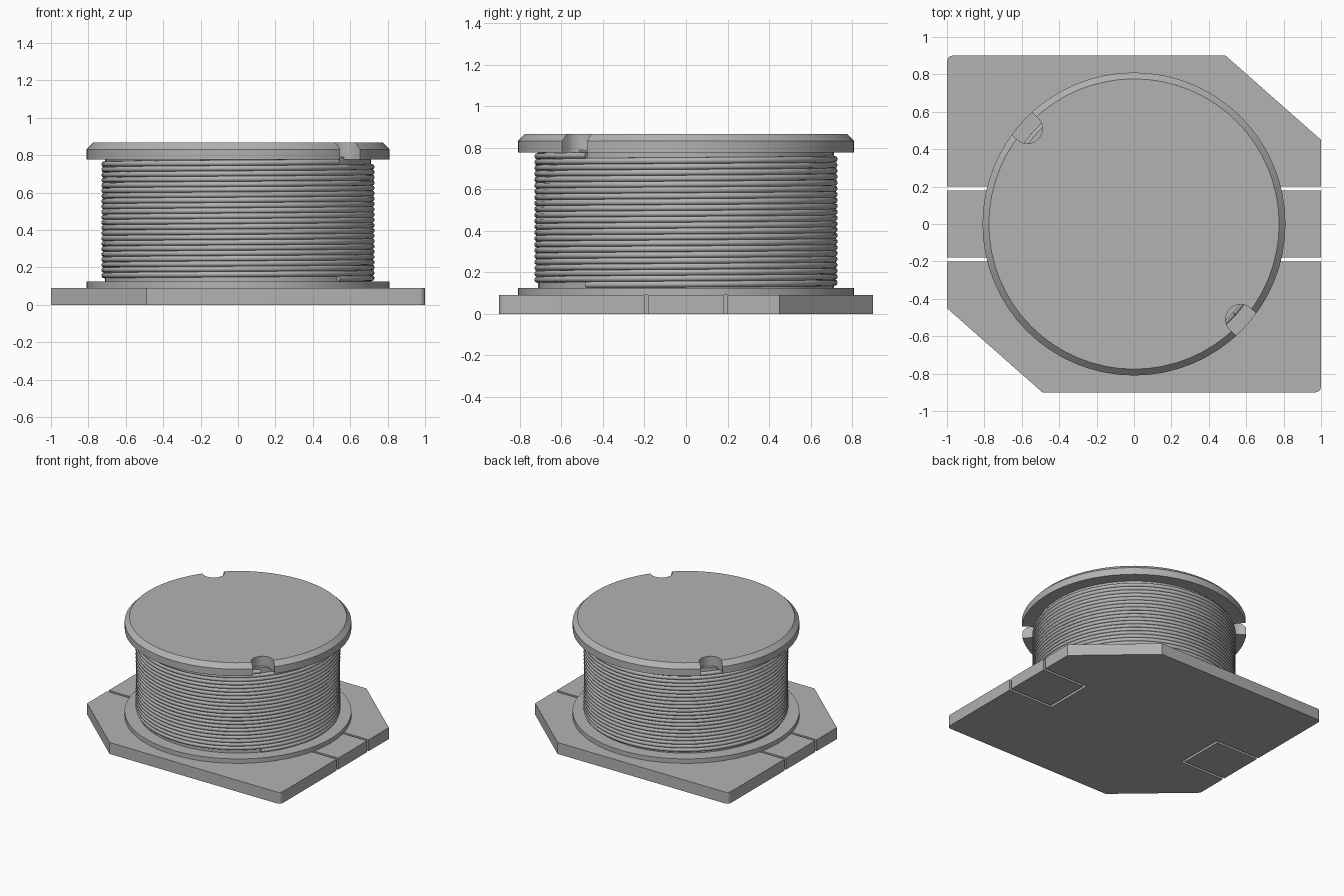
import bpy, bmesh, math
from math import cos, sin, pi

cube = bpy.data.objects.get("Cube")
if cube:
    bpy.data.objects.remove(cube, do_unlink=True)

grey = bpy.data.materials.new("plain_grey")
grey.use_nodes = True
COLOUR = (0.45, 0.45, 0.45, 1)
grey.diffuse_color = COLOUR
grey.node_tree.nodes["Principled BSDF"].inputs["Base Color"].default_value = COLOUR


def finish(name, bm):
    bmesh.ops.recalc_face_normals(bm, faces=bm.faces)
    mesh = bpy.data.meshes.new(name)
    bm.to_mesh(mesh)
    bm.free()
    obj = bpy.data.objects.new(name, mesh)
    bpy.context.collection.objects.link(obj)
    mesh.materials.append(grey)
    return obj


def smooth(obj):
    bpy.ops.object.select_all(action='DESELECT')
    obj.select_set(True)
    bpy.context.view_layer.objects.active = obj
    bpy.ops.object.shade_smooth_by_angle(angle=math.radians(30))


def prism(name, outline, z0, z1):
    bm = bmesh.new()
    face = bm.faces.new([bm.verts.new((x, y, z0)) for x, y in outline])
    top = bmesh.ops.extrude_face_region(bm, geom=[face])["geom"]
    for v in top:
        if isinstance(v, bmesh.types.BMVert):
            v.co.z = z1
    return finish(name, bm)


def lathe(name, profile, sides=64):
    bm = bmesh.new()
    rings = [[bm.verts.new((r * cos(2 * pi * i / sides), r * sin(2 * pi * i / sides), z))
              for i in range(sides)] for r, z in profile]
    for a, b in zip(rings, rings[1:]):
        for i in range(sides):
            j = (i + 1) % sides
            bm.faces.new((a[i], a[j], b[j], b[i]))
    bm.faces.new(rings[0])
    bm.faces.new(rings[-1])
    return finish(name, bm)


# Base plate: half outline with one terminal recess, repeated by a half turn
BASE = 0.09
R = 0.03
corner = [(1 - R + R * cos(a), -0.9 + R + R * sin(a))
          for a in [-pi / 2 + k * pi / 8 for k in range(5)]]
half = corner + [(1, -0.2), (0.61, -0.2), (0.61, 0.2), (1, 0.2), (1, 0.45), (0.49, 0.9)]
base = prism("base_plate", half + [(-x, -y) for x, y in half], 0, BASE)
smooth(base)

# Terminal pads separated from the plate by thin grooves
for side, name in ((1, "left_terminal"), (-1, "right_terminal")):
    prism(name, [(side * x, y) for x, y in
                 ((0.63, -0.18), (1, -0.18), (1, 0.18), (0.63, 0.18))], 0, BASE)

# Bobbin: lower flange, core and bevelled upper flange
smooth(lathe("lower_flange", [(0.81, BASE), (0.81, 0.125)]))
smooth(lathe("core", [(0.712, 0.12), (0.712, 0.79)]))
upper = lathe("upper_flange", [(0.81, 0.777), (0.81, 0.832), (0.776, 0.867)])

# U-shaped wire notches through the upper flange
for turn, name in ((-0.73, "front_notch_cutter"), (pi - 0.73, "back_notch_cutter")):
    arc = [(0.765 - 0.08 * sin(k * pi / 16), 0.08 * cos(k * pi / 16)) for k in range(17)]
    shape = [(0.95, 0.08)] + arc + [(0.95, -0.08)]
    cutter = prism(name, [(x * cos(turn) - y * sin(turn), x * sin(turn) + y * cos(turn))
                          for x, y in shape], 0.7, 1)
    cutter.hide_render = True
    cutter.hide_viewport = True
    cutter.display_type = 'WIRE'
    mod = upper.modifiers.new(name, 'BOOLEAN')
    mod.operation = 'DIFFERENCE'
    mod.solver = 'EXACT'
    mod.object = cutter
bpy.context.view_layer.update()
cut_mesh = bpy.data.meshes.new_from_object(
    upper.evaluated_get(bpy.context.evaluated_depsgraph_get()))
upper.modifiers.clear()
upper.data = cut_mesh
for cutter in [o for o in bpy.data.objects if o.name.endswith("notch_cutter")]:
    bpy.data.objects.remove(cutter, do_unlink=True)
smooth(upper)

# Wire winding: one helix of round wire
TURNS, STEPS = 22, 64
bottom, top, wire = 0.14, 0.763, 0.0155
curve = bpy.data.curves.new("wire_winding", 'CURVE')
curve.dimensions = '3D'
curve.bevel_depth = wire
curve.bevel_resolution = 2
curve.use_fill_caps = True
spline = curve.splines.new('POLY')
count = TURNS * STEPS
spline.points.add(count)
for i, p in enumerate(spline.points):
    a = 2 * pi * i / STEPS - 0.73
    p.co = (0.716 * cos(a), 0.716 * sin(a), bottom + (top - bottom) * i / count, 1)
spline.use_smooth = True
winding = bpy.data.objects.new("wire_winding", curve)
bpy.context.collection.objects.link(winding)
curve.materials.append(grey)
